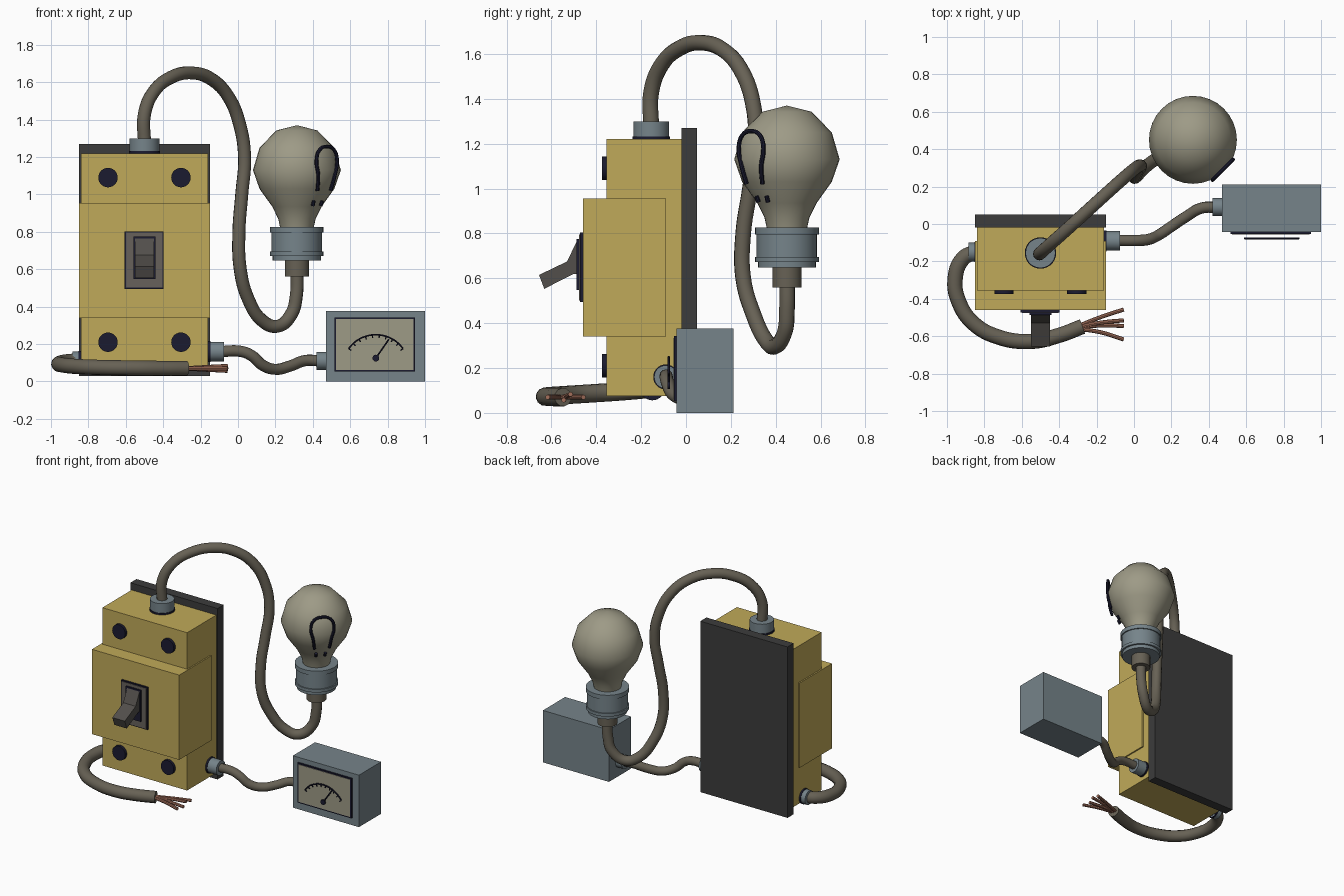
import bpy, bmesh, math
from mathutils import Vector

cube = bpy.data.objects.get("Cube")
if cube:
    bpy.data.objects.remove(cube, do_unlink=True)


def material(name, *rgb):
    mat = bpy.data.materials.new(name)
    mat.use_nodes = True
    mat.diffuse_color = (*rgb, 1)
    mat.node_tree.nodes["Principled BSDF"].inputs["Base Color"].default_value = (*rgb, 1)
    return mat


YELLOW = material("ochre yellow", .53, .4, .1)
STEEL = material("blue grey", .18, .23, .255)
CABLE = material("cable brown grey", .135, .12, .09)
CREAM = material("cream grey", .34, .325, .24)
DARK = material("dark grey", .045, .045, .045)
NAVY = material("dark navy", .011, .011, .03)
TAUPE = material("taupe plate", .135, .12, .105)
LEVER = material("lever grey", .085, .078, .07)
COPPER = material("copper", .37, .16, .105)


def finish(bm, name, mat, smooth=True):
    """Turn a bmesh into a named object with one colour."""
    bmesh.ops.recalc_face_normals(bm, faces=bm.faces)
    mesh = bpy.data.meshes.new(name)
    bm.to_mesh(mesh)
    bm.free()
    obj = bpy.data.objects.new(name, mesh)
    bpy.context.collection.objects.link(obj)
    mesh.materials.append(mat)
    if smooth:
        shade(obj)
    return obj


def shade(obj):
    bpy.ops.object.select_all(action='DESELECT')
    obj.select_set(True)
    bpy.context.view_layer.objects.active = obj
    bpy.ops.object.shade_smooth_by_angle(angle=math.radians(40))


def box(name, mat, x, y, z):
    """Box given by its lower and upper limit on each axis."""
    bm = bmesh.new()
    bmesh.ops.create_cube(bm, size=1)
    for v in bm.verts:
        v.co = [(a + b) / 2 + c * (b - a) for c, (a, b) in zip(v.co, (x, y, z))]
    return finish(bm, name, mat, False)


def lathe(name, mat, profile, base, axis=(0, 0, 1), steps=28):
    """Spin (radius, height) points about an axis starting at base."""
    bm = bmesh.new()
    verts = [bm.verts.new((r, 0, h)) for r, h in profile]
    edges = [bm.edges.new(pair) for pair in zip(verts, verts[1:])]
    bmesh.ops.spin(bm, geom=verts + edges, cent=(0, 0, 0), axis=(0, 0, 1),
                   angle=math.tau, steps=steps)
    bmesh.ops.remove_doubles(bm, verts=bm.verts, dist=.0005)
    obj = finish(bm, name, mat)
    obj.rotation_mode = 'QUATERNION'
    obj.rotation_quaternion = Vector(axis).to_track_quat('Z', 'Y')
    obj.location = base
    return obj


def cylinder(name, mat, radius, length, base, axis=(0, 0, 1)):
    return lathe(name, mat, [(0, 0), (radius, 0), (radius, length), (0, length)], base, axis)


def tube(name, mat, radius, points, ring=4, steps=6):
    """Round tube running smoothly through the points."""
    curve = bpy.data.curves.new(name, 'CURVE')
    curve.dimensions = '3D'
    curve.bevel_depth = radius
    curve.bevel_resolution = ring
    curve.resolution_u = steps
    curve.use_fill_caps = True
    spline = curve.splines.new('BEZIER')
    spline.bezier_points.add(len(points) - 1)
    for bp, co in zip(spline.bezier_points, points):
        bp.co = co
        bp.handle_left_type = bp.handle_right_type = 'AUTO'
    curve.materials.append(mat)
    obj = bpy.data.objects.new(name, curve)
    bpy.context.collection.objects.link(obj)
    bpy.ops.object.select_all(action='DESELECT')
    obj.select_set(True)
    bpy.context.view_layer.objects.active = obj
    bpy.ops.object.convert(target='MESH')
    shade(bpy.context.view_layer.objects.active)


def gland(name, radius, length, base, axis):
    """Cable fitting with a thin dark seal at its foot."""
    cylinder(name + "_seal", NAVY, radius + .004, .012, base, axis)
    cylinder(name, STEEL, radius, length, base, axis)


# Breaker housing
box("back_plate", DARK, (-.85, -.15), (-.02, .05), (.03, 1.27))
box("housing", YELLOW, (-.84, -.16), (-.355, -.02), (.075, 1.22))
box("housing_middle", YELLOW, (-.85, -.15), (-.46, -.09), (.34, .955))
for side, x in (("right", -.695), ("left", -.305)):
    for level, z in (("lower", .21), ("upper", 1.09)):
        cylinder(f"{level}_{side}_screw", NAVY, .052, .025, (x, -.35, z), (0, -1, 0))

# Switch
box("switch_border", NAVY, (-.607, -.397), (-.472, -.455), (.495, .803))
box("switch_plate", TAUPE, (-.6, -.404), (-.476, -.465), (.502, .796))
box("switch_slot", NAVY, (-.56, -.44), (-.487, -.47), (.548, .775))
bm = bmesh.new()
outline = [(-.47, .77), (-.487, .765), (-.53, .675), (-.655, .615),
           (-.632, .553), (-.5, .62), (-.47, .62)]
face = bm.faces.new([bm.verts.new((-.55, y, z)) for y, z in outline])
grown = bmesh.ops.extrude_face_region(bm, geom=[face])["geom"]
bmesh.ops.translate(bm, vec=(.1, 0, 0), verts=[v for v in grown if isinstance(v, bmesh.types.BMVert)])
finish(bm, "switch_lever", LEVER, False)

# Cable fittings on the housing
gland("top_gland", .08, .08, (-.5, -.155, 1.22), (0, 0, 1))
gland("meter_gland", .052, .085, (-.16, -.09, .16), (1, 0, 0))
gland("supply_gland", .05, .045, (-.84, -.15, .11), (-1, 0, 0))

# Bulb cable
tube("bulb_cable", CABLE, .035, [
    (-.5, -.155, 1.27), (-.5, -.155, 1.43), (-.45, -.11, 1.55), (-.36, -.03, 1.625),
    (-.25, .07, 1.65), (-.14, .17, 1.615), (-.05, .25, 1.52), (.01, .3, 1.37),
    (.035, .31, 1.2), (.02, .285, 1), (.005, .255, .8), (.012, .255, .6),
    (.055, .3, .44), (.13, .355, .325), (.21, .395, .295), (.285, .44, .36),
    (.312, .45, .46), (.315, .45, .6)])

# Bulb and socket
BULB = Vector((.315, .45, 0))
lathe("socket_neck", CABLE, [(0, .56), (.065, .56), (.065, .66), (0, .66)], BULB)
lathe("socket", STEEL, [
    (0, .647), (.13, .647), (.13, .672), (.143, .672), (.143, .694), (.135, .694),
    (.135, .796), (.143, .796), (.143, .827), (0, .827)], BULB)
bulb = lathe("bulb", CREAM, [
    (.088, .815), (.1, .87), (.132, .935), (.2, 1.03), (.235, 1.13),
    (.2, 1.25), (.11, 1.342), (0, 1.37)], BULB, steps=32)
bulb.data.shade_smooth()


def on_bulb(s, out, z):
    """Point beside the bulb: sideways, outward and height."""
    k = math.sqrt(.5)
    return BULB + Vector(((s + out) * k, (s - out) * k, z))


half = [(.05, .205, 1.02), (.062, .224, 1.1), (.078, .226, 1.18), (.055, .226, 1.238)]
loop = [(-s, d, z) for s, d, z in half] + [(0, .226, 1.256)] + half[::-1]
tube("filament_loop", NAVY, .01, [on_bulb(*p) for p in loop], 2, 4)
for side in (-1, 1):
    name = "left" if side > 0 else "right"
    tube(f"filament_{name}_foot", NAVY, .01,
         [on_bulb(side * .03, .15, .94), on_bulb(side * .032, .16, .965)], 2, 2)

# Meter and its cable
tube("meter_cable", CABLE, .03, [
    (-.1, -.088, .16), (.02, -.088, .16), (.075, -.083, .137), (.13, -.06, .088),
    (.2, -.013, .065), (.28, .04, .083), (.36, .085, .112), (.44, .09, .11)])
cylinder("meter_plug", STEEL, .048, .055, (.42, .09, .11), (1, 0, 0))
box("meter_box", STEEL, (.47, 1), (-.042, .212), (0, .377))
box("meter_border", NAVY, (.515, .947), (-.053, -.04), (.053, .342))
box("meter_face", CREAM, (.524, .938), (-.056, -.05), (.062, .333))


def dial(angle, radius):
    """Point on the dial, angle measured from straight up."""
    return (.737 + radius * math.sin(angle), -.077, .07 + radius * math.cos(angle))


sweep = [math.radians(a) for a in range(-54, 55, 12)]
tube("dial_arc", NAVY, .005, [dial(a, .18) for a in sweep], 1, 3)
for i, a in enumerate(sweep):
    tube(f"dial_tick_{i}", NAVY, .004, [dial(a, .163), dial(a, .18)], 1, 1)
tube("dial_needle", NAVY, .005, [(.737, -.077, .125), (.807, -.077, .226)], 1, 1)
cylinder("dial_pivot", NAVY, .018, .01, (.737, -.072, .125), (0, -1, 0))

# Supply cable with bare wires
tube("supply_cable", CABLE, .041, [
    (-.85, -.15, .11), (-.915, -.185, .105), (-.957, -.3, .095), (-.935, -.42, .087),
    (-.86, -.53, .08), (-.73, -.603, .075), (-.55, -.628, .072), (-.4, -.595, .07),
    (-.275, -.548, .07)])
for i, (y, z) in enumerate([(-.457, .07), (-.515, .083), (-.545, .057), (-.617, .07)]):
    tube(f"bare_wire_{i}", COPPER, .011, [
        (-.29, -.552 + (y + .54) * .12, .07), (-.18, (y - .54) / 2, (z + .07) / 2),
        (-.055, y, z)], 2, 4)
